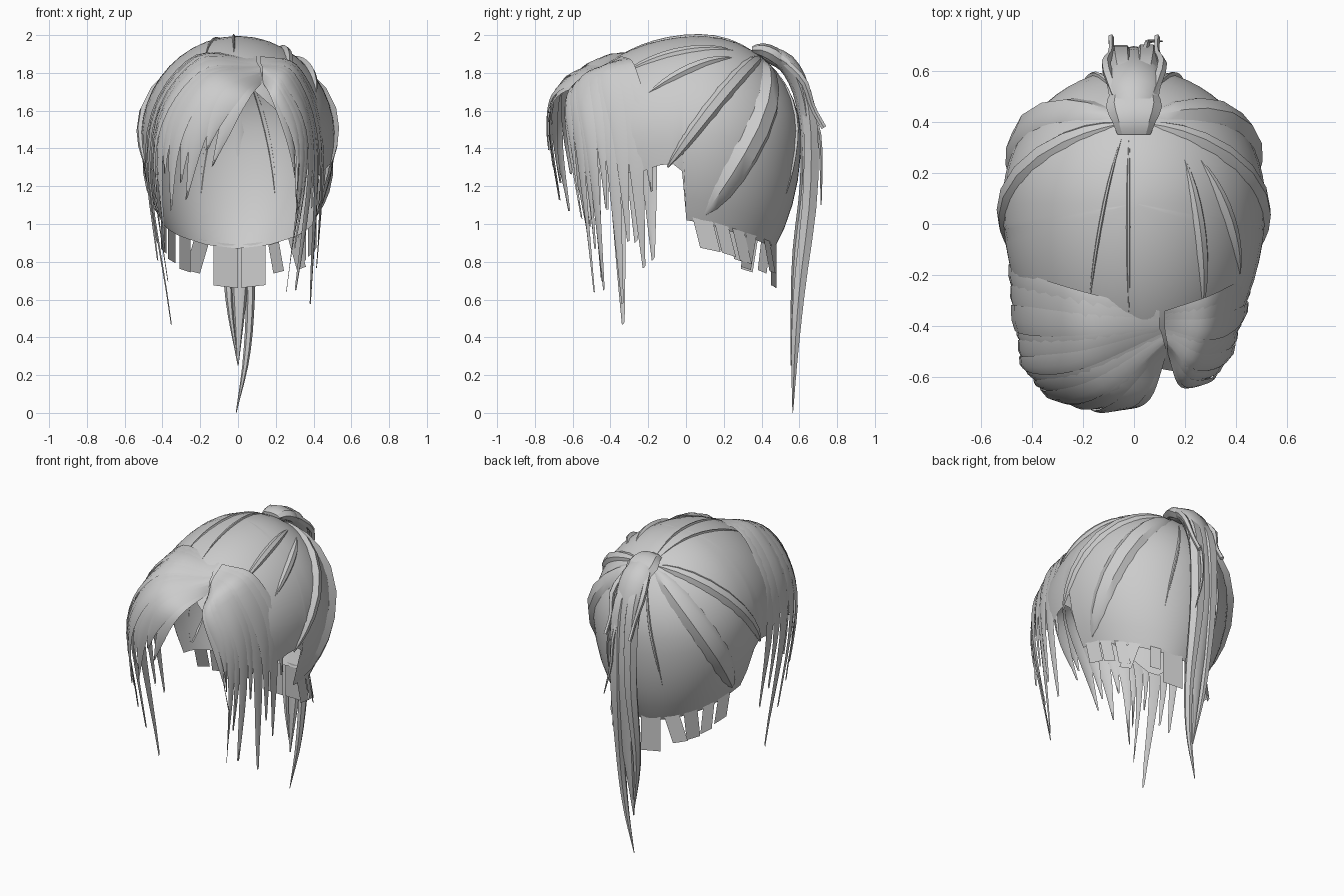
import bpy, bmesh, math
from mathutils import Vector as V

if "Cube" in bpy.data.objects:
    bpy.data.objects.remove(bpy.data.objects["Cube"])

hair = bpy.data.materials.new("grey hair")
hair.diffuse_color = (0.6, 0.6, 0.6, 1)
hair.use_nodes = True
hair.node_tree.nodes["Principled BSDF"].inputs["Base Color"].default_value = hair.diffuse_color
C = V((0, 0.08, 1.45))                      # centre of the skull


def finish(name, bm, angle=40):
    me = bpy.data.meshes.new(name)
    bm.to_mesh(me)
    bm.free()
    me.materials.append(hair)
    ob = bpy.data.objects.new(name, me)
    bpy.context.collection.objects.link(ob)
    bpy.ops.object.select_all(action='DESELECT')
    ob.select_set(True)
    bpy.context.view_layer.objects.active = ob
    bpy.ops.object.shade_smooth_by_angle(angle=math.radians(angle))
    return ob


def grid(bm, rows, closed=False):
    vs = [[bm.verts.new(p) for p in r] for r in rows]
    for a, b in zip(vs, vs[1:]):
        n = len(a)
        for i in range(n if closed else n - 1):
            j = (i + 1) % n
            bm.faces.new((a[i], a[j], b[j], b[i]))
    return vs


def spline(pts, u):
    """Smooth curve through the points, u in 0..1."""
    n = len(pts) - 1
    f = min(max(u, 0), 1) * n
    i = min(int(f), n - 1)
    t = f - i
    p1, p2 = V(pts[i]), V(pts[i + 1])
    p0 = V(pts[i - 1]) if i else 2 * p1 - p2
    p3 = V(pts[i + 2]) if i + 2 <= n else 2 * p2 - p1
    return 0.5 * (2 * p1 + (p2 - p0) * t + (2 * p0 - 5 * p1 + 4 * p2 - p3) * t * t
                  + (3 * p1 - p0 - 3 * p2 + p3) * t ** 3)


def lerp_table(tab, x):
    for (x0, y0), (x1, y1) in zip(tab, tab[1:]):
        if x <= x1:
            return y0 + (y1 - y0) * (x - x0) / (x1 - x0)
    return tab[-1][1]


def radii(d):
    return V((0.515, 0.53 if d.y > 0 else 0.74, 0.545 if d.z > 0 else 0.85))


def pinch(p):
    """Narrow the skull towards the nape."""
    t = max(0, (C.z - p.z) / 0.57)
    return V((p.x * (1 - 0.14 * t * t), p.y, p.z))


def project(p, lift=0.0):
    """Push a point onto the skull surface."""
    d = V(p) - C
    r = radii(d)
    k = math.sqrt(sum((d[i] / r[i]) ** 2 for i in range(3)))
    return pinch(C + d / k) + d.normalized() * lift


# Cap: columns run from the crown to a hairline that steps up at the ears
HAIRLINE = [(0, .87), (30, .89), (60, .94), (86, 1.0), (97, 1.02), (98, 1.28),
            (102, 1.32), (108, 1.31), (122, 1.25), (140, 1.48), (180, 1.79)]


def cap_point(a, z):
    d = V((math.sin(a), math.cos(a), z - C.z))
    r = radii(d)
    s = math.sqrt(max(0, 1 - (d.z / r.z) ** 2))
    return pinch(V((r.x * d.x * s, C.y + r.y * d.y * s, z)))


bm = bmesh.new()
degs = sorted(set(list(range(-180, 180, 6)) + [97, 98, -97, -98]))
cols = []
for g in degs:
    zb = lerp_table(HAIRLINE, abs(g))
    lat0 = math.asin((zb - C.z) / (0.545 if zb > C.z else 0.85))
    col = []
    for k in range(15):
        lat = math.radians(88) + (lat0 - math.radians(88)) * k / 14
        z = C.z + math.sin(lat) * (0.545 if lat > 0 else 0.85)
        col.append(cap_point(math.radians(g), z))
    cols.append(col)
vs = grid(bm, cols + [cols[0]])
bm.faces.new([c[0] for c in vs[:-1]])
bmesh.ops.remove_doubles(bm, verts=bm.verts, dist=0.0005)
bmesh.ops.recalc_face_normals(bm, faces=bm.faces)
finish("cap", bm, 60)


# Swept locks: leaf-shaped strips hugging the cap, fanning out from the tie
def leaf(bm, start, end, width, lift):
    s, e = V(start), V(end)
    rows = []
    for k in range(11):
        u = k / 10
        p = s.lerp(e, u)
        out = (project(p) - C).normalized()
        side = out.cross(e - s).normalized()
        w = width * math.sin(math.pi * (0.04 + 0.94 * u)) ** 0.8
        h = lift * math.sin(math.pi * u)
        c = project(p)
        rows.append([project(c - side * w, -0.006), project(c - side * w * 0.3, h),
                     project(c + side * w * 0.5, h * 0.8), project(c + side * w, -0.006)])
    grid(bm, rows)


bm = bmesh.new()
for s in (-1, 1):
    leaf(bm, (.07 * s, .45, 1.9), (.47 * s, .1, 1.06), .085, .04)
    leaf(bm, (.07 * s, .42, 1.92), (.5 * s, -.1, 1.30), .05, .03)
    leaf(bm, (.05 * s, .52, 1.85), (.22 * s, .55, 1.15), .012, .012)
leaf(bm, (-.05, .36, 1.95), (-.18, -.33, 1.88), .010, .010)
leaf(bm, (.2, .25, 1.92), (.27, -.33, 1.8), .03, .02)
leaf(bm, (.26, .25, 1.88), (.42, -.2, 1.7), .03, .025)
leaf(bm, (-.02, .36, 1.95), (-.02, -.36, 1.9), .010, .012)
finish("swept_locks", bm, 40)


# Fringe: overlapping cards cut from a sheet spanned by guide curves
def fringe(name, guides, count, steps=16):
    bm = bmesh.new()

    def sheet(t, u):
        return spline([spline(g, u) for g in guides], t)
    for i in range(count):
        t0 = (i + 0.5) / count
        reach = (0.95, 0.8, 1.0, 0.88)[i % 4]
        lift = (0.0, 0.012, 0.004)[i % 3] - 0.004
        rows = []
        for k in range(steps + 1):
            u = k / steps
            w = 0.85 / count * (1 if u < 0.5 else max(0.12, 1 - 0.88 * ((u - 0.5) / 0.5) ** 1.5))
            row = []
            for q, bulge in ((-1, -.003), (0, .005), (1, -.003)):
                p = sheet(min(1, max(0, t0 + q * w)), u * reach)
                row.append(p + (p - C).normalized() * (lift + bulge) * min(1, u * 2))
            rows.append(row)
        grid(bm, rows)
    bmesh.ops.remove_doubles(bm, verts=bm.verts, dist=0.0003)
    return finish(name, bm, 60)


fringe("left_fringe", [
    [(.13, -.50, 1.75), (.07, -.68, 1.68), (-.01, -.73, 1.54), (-.12, -.71, 1.30)],
    [(.12, -.47, 1.82), (-.10, -.67, 1.74), (-.25, -.71, 1.48), (-.31, -.65, 1.08)],
    [(.11, -.43, 1.84), (-.20, -.57, 1.80), (-.41, -.59, 1.45), (-.39, -.51, .86)],
    [(.10, -.40, 1.86), (-.23, -.43, 1.86), (-.46, -.42, 1.42), (-.34, -.38, .46)],
    [(.10, -.34, 1.89), (-.26, -.25, 1.88), (-.49, -.17, 1.48), (-.43, -.13, .74)]], 13)
fringe("right_fringe", [
    [(.13, -.50, 1.75), (.18, -.64, 1.66), (.27, -.63, 1.40), (.34, -.56, 1.05)],
    [(.13, -.47, 1.82), (.24, -.58, 1.73), (.36, -.54, 1.38), (.25, -.46, .56)],
    [(.12, -.41, 1.85), (.30, -.45, 1.79), (.42, -.39, 1.40), (.39, -.33, .58)],
    [(.12, -.34, 1.89), (.33, -.27, 1.83), (.47, -.18, 1.45), (.41, -.11, .72)]], 10)

# Nape cards: short blunt pieces hanging below the back hairline
bm = bmesh.new()
for a, half, drop, lean, slant in ((-11, 11, .23, 0, 0), (14, 11, .23, 0, 0), (32, 5, .17, .03, .03),
                                   (-33, 7, .17, -.02, -.05), (-50, 6, .19, -.03, 0), (51, 5, .18, -.03, .05),
                                   (63, 5, .17, .04, 0), (-66, 5, .17, .03, 0), (76, 5, .16, .04, 0),
                                   (-80, 6, .15, .04, 0), (88, 6, .16, .04, 0)):
    rows = []
    for k in range(4):
        row = []
        for q in (-1, 1):
            g = a + q * half
            p = cap_point(math.radians(g), lerp_table(HAIRLINE, abs(g)) + 0.02)
            row.append(p + V((slant, lean, -drop)) * (k / 3))
        rows.append(row)
    grid(bm, rows)
finish("nape_cards", bm)


# Tubes for the ponytail; radii give half-width in x and half-depth across
def tube(bm, path, widths, depths, sides=8, steps=18):
    rows = []
    for k in range(steps + 1):
        u = k / steps
        p = spline(path, u)
        tan = (spline(path, u + .02) - spline(path, u - .02)).normalized()
        out = V((1, 0, 0)).cross(tan).normalized()
        w = spline([(x, 0, 0) for x in widths], u).x
        d = spline([(x, 0, 0) for x in depths], u).x
        rows.append([p + V((1, 0, 0)) * w * math.cos(j * math.tau / sides)
                     + out * d * math.sin(j * math.tau / sides) for j in range(sides)])
    vs = grid(bm, rows, True)
    bm.faces.new(vs[0])
    bm.faces.new(vs[-1])


bm = bmesh.new()
tube(bm, [(0, .42, 1.91), (0, .55, 1.83), (0, .63, 1.62), (0, .65, 1.25), (.01, .60, .8), (0, .555, .25)],
     [.08, .105, .095, .075, .055, .003], [.045, .05, .045, .045, .04, .003])
tube(bm, [(.03, .5, 1.88), (.05, .64, 1.66), (.05, .66, 1.2), (.065, .60, .65), (.045, .575, .3), (-.01, .565, 0)],
     [.03, .05, .05, .026, .018, .002], [.03, .04, .045, .035, .02, .002], 6)
tube(bm, [(-.03, .5, 1.88), (-.05, .64, 1.66), (-.05, .66, 1.2), (-.05, .59, .65), (0, .56, .25)],
     [.03, .05, .045, .022, .002], [.03, .04, .04, .03, .002], 6)
for s in (-1, 1):                           # loose wisps
    tube(bm, [(.07 * s, .5, 1.88), (.11 * s, .62, 1.76), (.09 * s, .67, 1.62), (.09 * s, .73, 1.51)],
         [.02, .02, .012, .012], [.02, .02, .015, .015], 5, 8)
tube(bm, [(.03, .62, 1.7), (.05, .70, 1.5), (.06, .715, 1.3), (.11, .715, 1.1)],
     [.02, .012, .01, .003], [.02, .012, .008, .003], 5, 8)
bmesh.ops.recalc_face_normals(bm, faces=bm.faces)
finish("ponytail", bm)

# Wrapped band where the ponytail is gathered
bm = bmesh.new()
tube(bm, [(0, .35, 1.92), (0, .40, 1.92), (0, .46, 1.895), (0, .52, 1.85)],
     [.065, .085, .11, .09], [.02, .038, .045, .04], 8, 6)
bmesh.ops.recalc_face_normals(bm, faces=bm.faces)
finish("hair_band", bm, 30)
